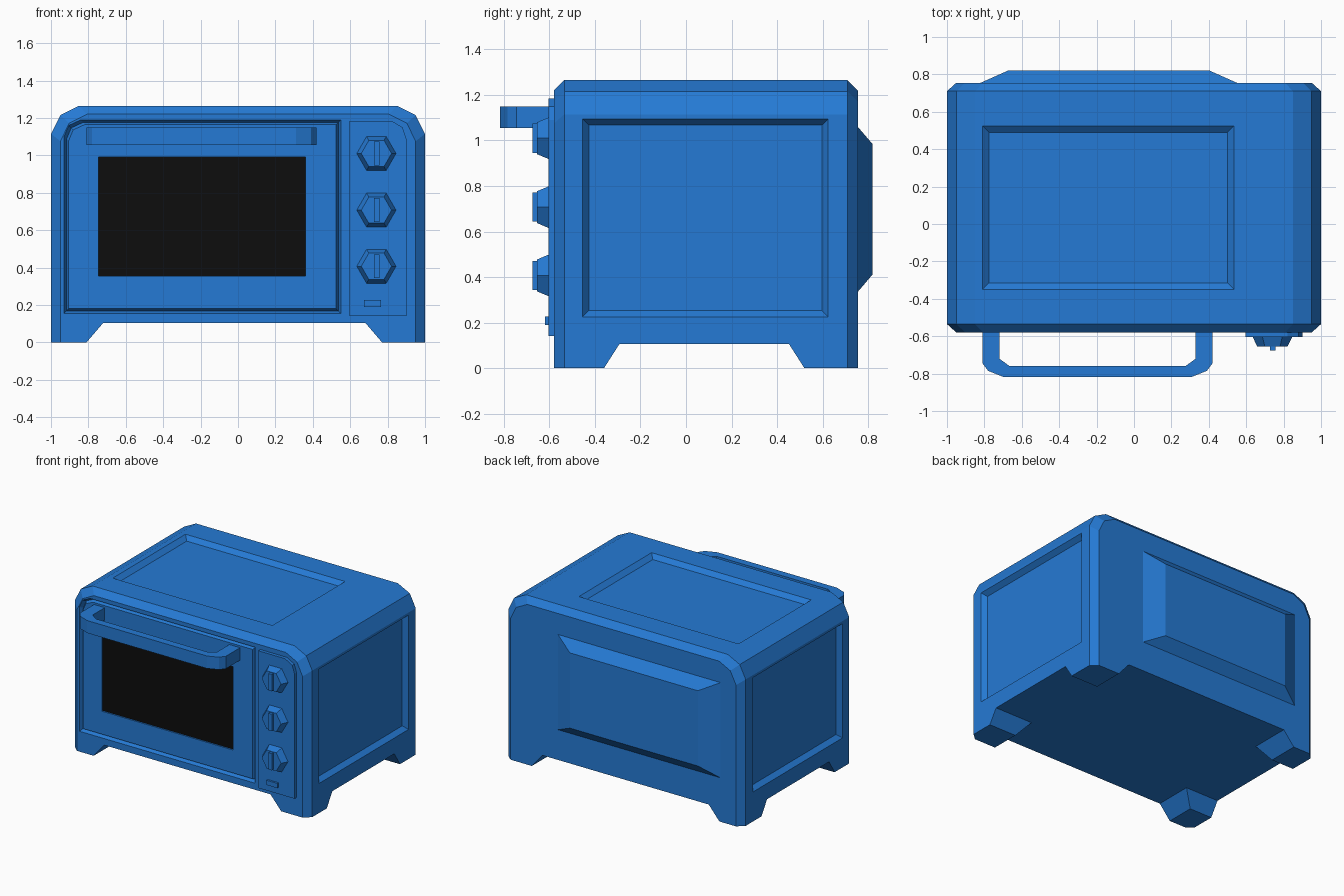
import bpy, bmesh, math

cube = bpy.data.objects.get("Cube")
if cube:
    bpy.data.objects.remove(cube, do_unlink=True)


def make_material(name, colour):
    mat = bpy.data.materials.new(name)
    mat.use_nodes = True
    mat.diffuse_color = colour
    mat.node_tree.nodes["Principled BSDF"].inputs["Base Color"].default_value = colour
    return mat


BLUE = make_material("blue enamel", (0.0185, 0.195, 0.66, 1))
BLACK = make_material("black glass", (0.004, 0.004, 0.004, 1))


def place(axis, a, b, d):
    return {"x": (d, a, b), "y": (a, d, b), "z": (a, b, d)}[axis]


def loft(name, axis, outline, levels, mat=BLUE, anchor=None):
    """Stack an outline along an axis; each level is (position, inset_a, inset_b)."""
    aa, bb = zip(*outline)
    ca, cb = anchor or ((min(aa) + max(aa)) / 2, (min(bb) + max(bb)) / 2)
    ha = max(abs(a - ca) for a in aa)
    hb = max(abs(b - cb) for b in bb)
    bm = bmesh.new()
    rings = []
    for d, ia, ib in levels:
        rings.append([bm.verts.new(place(axis, ca + (a - ca) * (1 - ia / ha),
                                         cb + (b - cb) * (1 - ib / hb), d))
                      for a, b in outline])
    n = len(outline)
    for low, high in zip(rings, rings[1:]):
        for i in range(n):
            j = (i + 1) % n
            bm.faces.new((low[i], low[j], high[j], high[i]))
    bm.faces.new(rings[0])
    bm.faces.new(rings[-1])
    bmesh.ops.recalc_face_normals(bm, faces=bm.faces)
    mesh = bpy.data.meshes.new(name)
    bm.to_mesh(mesh)
    bm.free()
    mesh.materials.append(mat)
    obj = bpy.data.objects.new(name, mesh)
    bpy.context.collection.objects.link(obj)
    return obj


def rect(a0, a1, b0, b1):
    return [(a0, b0), (a1, b0), (a1, b1), (a0, b1)]


def cut(target, cutter):
    cutter.hide_render = True
    mod = target.modifiers.new("cut", "BOOLEAN")
    mod.operation = "DIFFERENCE"
    mod.solver = "EXACT"
    mod.object = cutter
    bpy.context.view_layer.objects.active = target
    bpy.ops.object.modifier_apply(modifier=mod.name)
    bpy.data.objects.remove(cutter, do_unlink=True)


FRONT, BACK = -0.58, 0.755

# Housing with clipped top corners and chamfered front and back rims
shell = [(-1, 0), (1, 0), (1, 1.115), (0.95, 1.215), (0.85, 1.265),
         (-0.85, 1.265), (-0.95, 1.215), (-1, 1.115)]
body = loft("housing", "y", shell,
            [(FRONT, 0.05, 0.045), (-0.535, 0, 0), (0.71, 0, 0), (BACK, 0.05, 0.045)],
            anchor=(0, 0))


# Arches under the housing that leave four tapered feet
def arch(a0, a1, slope):
    return [(a0, -0.1), (a0, 0), (a0 + slope, 0.105),
            (a1 - slope, 0.105), (a1, 0), (a1, -0.1)]


cut(body, loft("arch_cutter", "y", arch(-0.81, 0.77, 0.09), [(-1, 0, 0), (1, 0, 0)]))
cut(body, loft("arch_cutter", "x", arch(-0.36, 0.52, 0.067), [(-1.2, 0, 0), (1.2, 0, 0)]))

# Sunken panels on both sides and the top
for s in (-1, 1):
    cut(body, loft("side_cutter", "x", rect(-0.455, 0.625, 0.225, 1.095),
                   [(s * 1.1, 0, 0), (s, 0, 0), (s * 0.965, 0.028, 0.028)]))
cut(body, loft("top_cutter", "z", rect(-0.81, 0.535, -0.35, 0.525),
               [(1.4, 0, 0), (1.265, 0, 0), (1.235, 0.035, 0.035)]))

# Door opening, then the door itself, separated by a bevelled groove
opening = [(-0.93, 0.155), (0.55, 0.155), (0.55, 1.19),
           (-0.84, 1.19), (-0.905, 1.16), (-0.93, 1.10)]
cut(body, loft("door_cutter", "y", opening,
               [(-0.7, 0, 0), (FRONT, 0, 0), (-0.55, 0.014, 0.014)]))
door = loft("door", "y", opening, [(-0.54, 0.014, 0.014), (-0.55, 0.014, 0.014),
                                   (-0.575, 0.025, 0.025)])
pane = rect(-0.745, 0.36, 0.355, 0.99)
cut(door, loft("window_cutter", "y", pane, [(-0.7, 0, 0), (-0.56, 0, 0)]))
loft("window_glass", "y", pane, [(-0.558, 0, 0), (-0.564, 0, 0)], BLACK)

# Door handle: U-shaped bar, half outline mirrored about its middle
half = [(0.615, -0.56), (0.615, -0.745), (0.585, -0.785), (0.505, -0.817)]
inner = [(0.47, -0.76), (0.525, -0.72), (0.525, -0.56)]
mid = -0.195
right = [(mid + a, b) for a, b in inner + half]
left = [(mid - a, b) for a, b in reversed(inner + half)]
loft("door_handle", "z", right + left, [(1.055, 0, 0), (1.15, 0, 0)])

# Control panel with three hexagonal knobs and an indicator
panel = [(0.595, 0.14), (0.9, 0.14), (0.9, 1.09), (0.88, 1.15), (0.82, 1.185), (0.595, 1.185)]
loft("control_panel", "y", panel, [(-0.57, 0, 0), (-0.605, 0, 0)])
for i, z in enumerate((0.407, 0.707, 1.01)):
    hexagon = [(0.74 + 0.105 * math.cos(k * math.pi / 3),
                z + 0.105 * math.sin(k * math.pi / 3)) for k in range(6)]
    loft(f"knob_{i + 1}", "y", hexagon, [(-0.6, 0, 0), (-0.605, 0, 0), (-0.655, 0.024, 0.021)])
    loft(f"knob_grip_{i + 1}", "y", rect(0.728, 0.757, z - 0.064, z + 0.064),
         [(-0.65, 0, 0), (-0.675, 0, 0)])
loft("indicator", "y", rect(0.675, 0.765, 0.19, 0.226), [(-0.6, 0, 0), (-0.62, 0, 0)])

# Raised bulge on the back
loft("back_bulge", "y", rect(-0.82, 0.55, 0.335, 1.06),
     [(0.745, 0, 0), (BACK, 0, 0), (0.82, 0.146, 0.076)])
